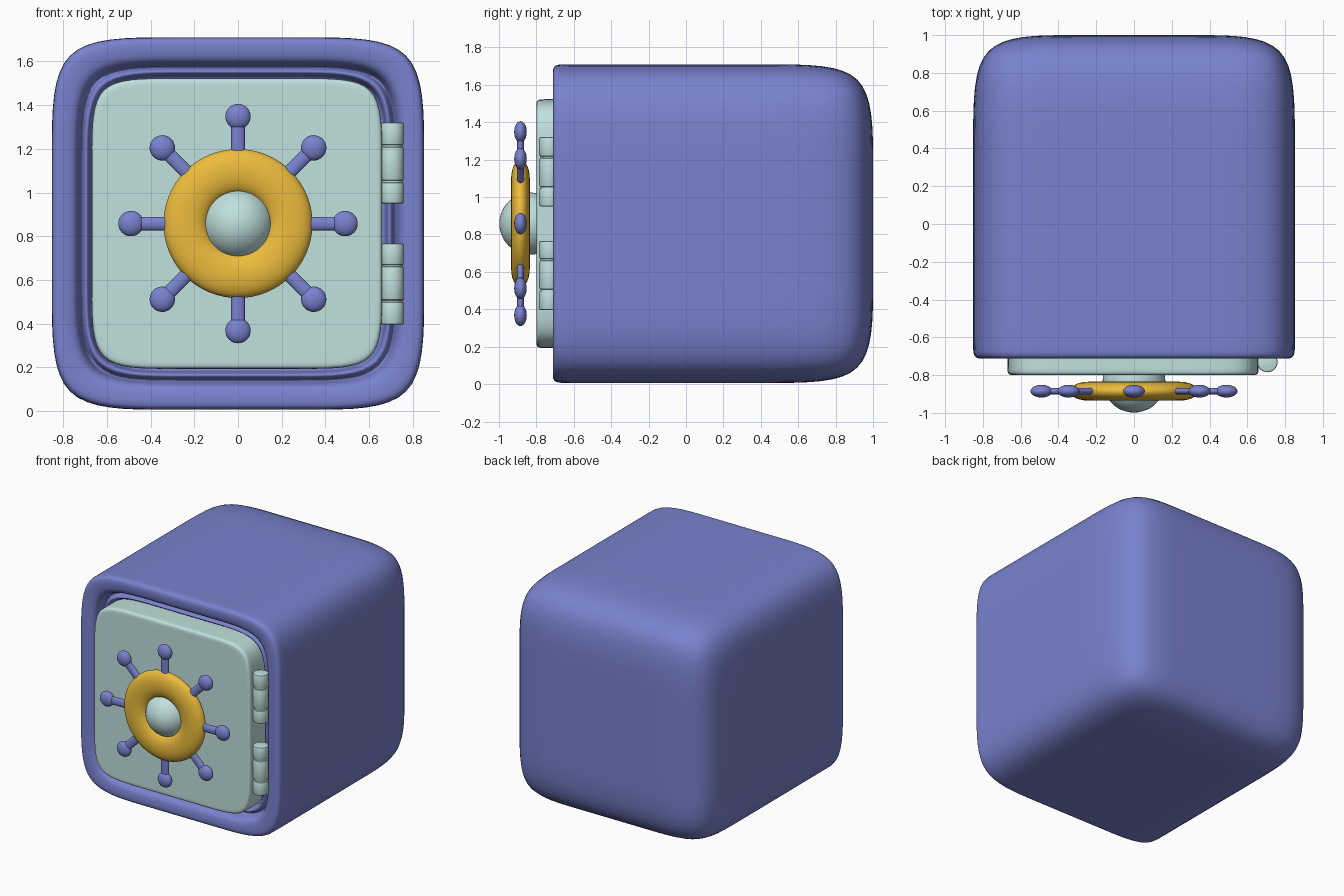
import bpy, bmesh, math
from mathutils import Matrix, Vector

if "Cube" in bpy.data.objects:
    bpy.data.objects.remove(bpy.data.objects["Cube"])

CZ = 0.858          # height of the safe's centre
WHEEL_Y = -0.885    # plane of the hand wheel


def material(name, rgb):
    m = bpy.data.materials.new(name)
    m.diffuse_color = (*rgb, 1)
    m.use_nodes = True
    m.node_tree.nodes["Principled BSDF"].inputs["Base Color"].default_value = m.diffuse_color
    return m


BLUE = material("blue_paint", (0.19, 0.225, 0.62))
MINT = material("mint_paint", (0.53, 0.75, 0.73))
GOLD = material("gold", (0.84, 0.50, 0.045))


def finish(bm, name, mat, angle=None):
    bmesh.ops.recalc_face_normals(bm, faces=bm.faces)
    me = bpy.data.meshes.new(name)
    bm.to_mesh(me)
    bm.free()
    ob = bpy.data.objects.new(name, me)
    bpy.context.collection.objects.link(ob)
    me.materials.append(mat)
    bpy.ops.object.select_all(action='DESELECT')
    ob.select_set(True)
    bpy.context.view_layer.objects.active = ob
    if angle:
        bpy.ops.object.shade_smooth_by_angle(angle=math.radians(angle))
    else:
        bpy.ops.object.shade_smooth()
    return ob


EDGE = [(0, 0), (1, 0), (2, 0), (3, 0), (3, 1), (3, 2),
        (3, 3), (2, 3), (1, 3), (0, 3), (0, 2), (0, 1)]


def soft_box(name, rings, mat, cx=0.0):
    """Loft rounded squares (half size, y, corner length) and subdivide."""
    bm = bmesh.new()
    loops = []
    for h, y, d in rings:
        v = [-h, d - h, h - d, h]
        loops.append([bm.verts.new((cx + v[i], y, CZ + v[j])) for i, j in EDGE])
    for a, b in zip(loops, loops[1:]):
        for k in range(12):
            n = (k + 1) % 12
            bm.faces.new((a[k], a[n], b[n], b[k]))
    # 3 x 3 caps on both ends
    for loop, (h, y, d) in ((loops[0], rings[0]), (loops[-1], rings[-1])):
        t = h - d
        grid = dict(zip(EDGE, loop))
        for i in (1, 2):
            for j in (1, 2):
                grid[i, j] = bm.verts.new((cx + (-t, t)[i - 1], y, CZ + (-t, t)[j - 1]))
        for i in range(3):
            for j in range(3):
                bm.faces.new((grid[i, j], grid[i + 1, j], grid[i + 1, j + 1], grid[i, j + 1]))
    ob = finish(bm, name, mat)
    sub = ob.modifiers.new("subdivision", 'SUBSURF')
    sub.levels = sub.render_levels = 3
    return ob


# Body: soft back, rounded front rim, stepped recess round the door
soft_box("safe_body", [
    (0.852, 1.0, 0.50), (0.852, 0.50, 0.50), (0.852, -0.60, 0.50), (0.852, -0.66, 0.50),
    (0.848, -0.713, 0.50), (0.79, -0.713, 0.46), (0.735, -0.70, 0.42), (0.722, -0.62, 0.41),
    (0.712, -0.62, 0.41), (0.704, -0.66, 0.40), (0.684, -0.66, 0.39), (0.676, -0.60, 0.38),
    (0.66, -0.58, 0.37)], BLUE)

# Door slab
soft_box("door", [
    (0.64, -0.60, 0.31), (0.665, -0.60, 0.33), (0.665, -0.64, 0.33), (0.665, -0.76, 0.33),
    (0.665, -0.80, 0.33), (0.625, -0.80, 0.29), (0.58, -0.80, 0.25)], MINT, -0.005)


def cylinder(name, r, z0, z1, x, y, mat, bevel=0.0):
    bm = bmesh.new()
    bmesh.ops.create_cone(bm, cap_ends=True, segments=32, radius1=r, radius2=r, depth=z1 - z0,
                          matrix=Matrix.Translation((x, y, (z0 + z1) / 2)))
    if bevel:
        rim = [e for e in bm.edges if abs(e.verts[0].co.z - e.verts[1].co.z) < 1e-6]
        bmesh.ops.bevel(bm, geom=rim, offset=bevel, segments=2, affect='EDGES', profile=0.5)
    return finish(bm, name, mat, 40)


# Hinges: three knuckles on a pin, mirrored above and below the centre
for label, s in (("upper", 1), ("lower", -1)):
    zc = CZ + s * 0.277
    for i, (a, b) in enumerate(((-0.185, -0.088), (-0.08, 0.074), (0.082, 0.185))):
        z0, z1 = sorted((zc + s * a, zc + s * b))
        cylinder(f"{label}_hinge_knuckle_{i + 1}", 0.054, z0, z1, 0.706, -0.731, MINT, 0.008)
    cylinder(f"{label}_hinge_pin", 0.046, zc - 0.17, zc + 0.17, 0.706, -0.731, MINT)

# Central hub dome
bm = bmesh.new()
bmesh.ops.create_uvsphere(bm, u_segments=48, v_segments=24, radius=0.166,
                          matrix=Matrix.Translation((0, -0.832, CZ)))
finish(bm, "wheel_hub", MINT)

# Flattened gold ring
bm = bmesh.new()
N, M = 64, 24
ring = []
for i in range(N):
    u = 2 * math.pi * i / N
    row = []
    for j in range(M):
        w = 2 * math.pi * j / M
        r = 0.24 + 0.101 * math.cos(w)
        row.append(bm.verts.new((r * math.cos(u), WHEEL_Y + 0.05 * math.sin(w),
                                 CZ + r * math.sin(u))))
    ring.append(row)
for i in range(N):
    for j in range(M):
        p, q, k = ring[i], ring[(i + 1) % N], (j + 1) % M
        bm.faces.new((p[j], q[j], q[k], p[k]))
finish(bm, "wheel_ring", GOLD)

# Eight flattened spokes with knobs
flat = Matrix.Translation((0, WHEEL_Y, CZ)) @ Matrix.Diagonal((1, 0.58, 1, 1))
for i in range(8):
    turn = flat @ Matrix.Rotation(i * math.pi / 4, 4, 'Y')
    bm = bmesh.new()
    bmesh.ops.create_cone(bm, cap_ends=True, segments=24, radius1=0.031, radius2=0.031,
                          depth=0.24, matrix=turn @ Matrix.Translation((0, 0, 0.35)))
    bmesh.ops.create_uvsphere(bm, u_segments=24, v_segments=16, radius=0.058,
                              matrix=turn @ Matrix.Translation((0, 0, 0.49)))
    finish(bm, f"wheel_spoke_{i + 1}", BLUE, 40)
